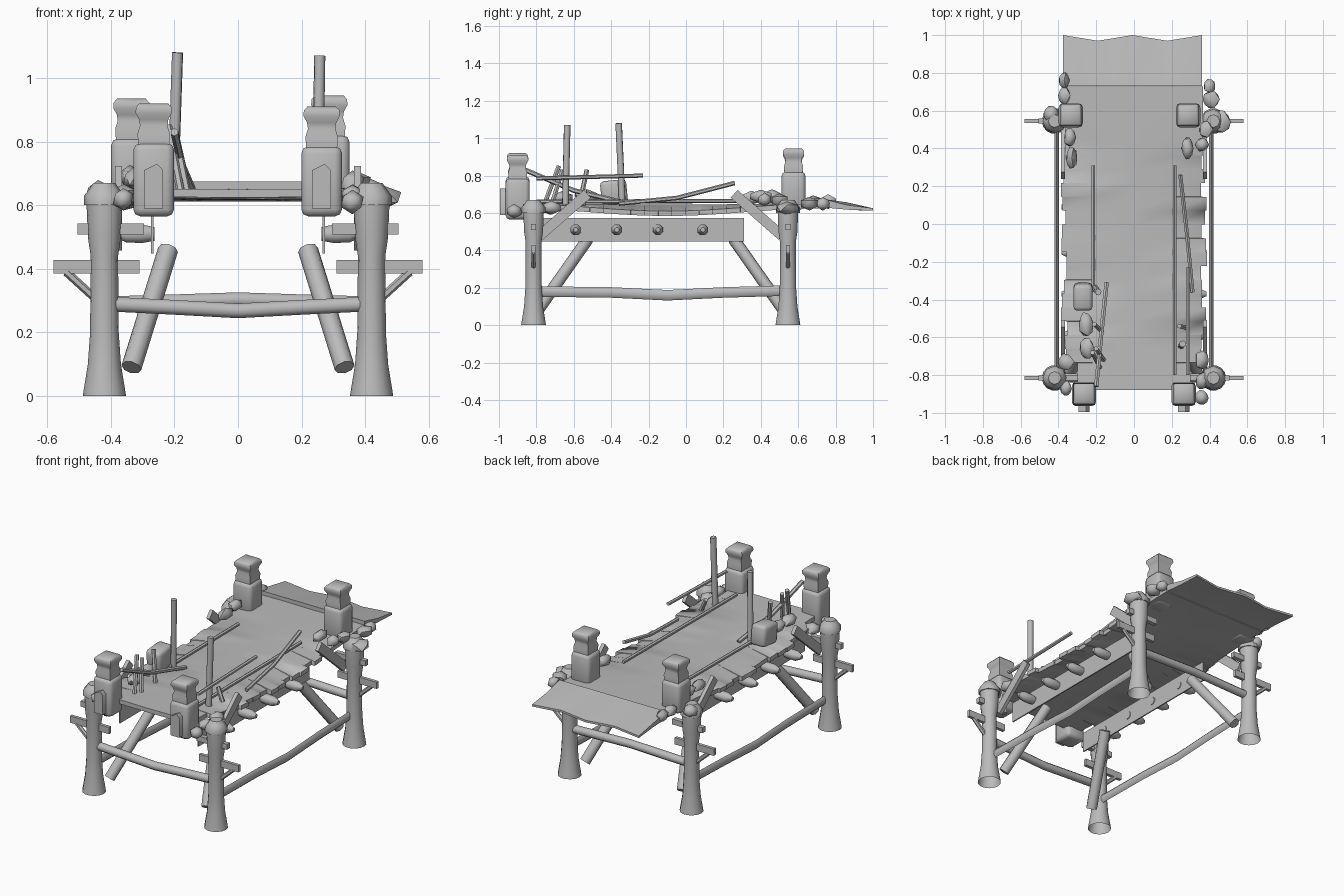
import bpy, bmesh, math, random
from mathutils import Vector, Matrix

random.seed(4)
if "Cube" in bpy.data.objects:
    bpy.data.objects.remove(bpy.data.objects["Cube"])

stone = bpy.data.materials.new("weathered grey")
stone.use_nodes = True
GREY = (0.5, 0.5, 0.5, 1)
stone.diffuse_color = GREY
stone.node_tree.nodes["Principled BSDF"].inputs["Base Color"].default_value = GREY


def finish(name, bm):
    bmesh.ops.recalc_face_normals(bm, faces=bm.faces)
    mesh = bpy.data.meshes.new(name)
    bm.to_mesh(mesh)
    bm.free()
    mesh.materials.append(stone)
    ob = bpy.data.objects.new(name, mesh)
    bpy.context.collection.objects.link(ob)
    bpy.ops.object.select_all(action="DESELECT")
    ob.select_set(True)
    bpy.context.view_layer.objects.active = ob
    bpy.ops.object.shade_smooth_by_angle(angle=math.radians(50))


def box(name, center, size, bevel=0.0, turn=0.0):
    bm = bmesh.new()
    bmesh.ops.create_cube(bm, size=1)
    bmesh.ops.scale(bm, vec=size, verts=bm.verts)
    if bevel:
        bmesh.ops.bevel(bm, geom=bm.edges[:], offset=bevel, segments=2, affect="EDGES", profile=0.5)
    bmesh.ops.transform(bm, matrix=Matrix.Translation(center) @ Matrix.Rotation(turn, 4, "X"), verts=bm.verts)
    finish(name, bm)


def loft(name, rings, open_start=False):
    """Skin a list of equal rings of points and close the ends."""
    bm = bmesh.new()
    loops = [[bm.verts.new(p) for p in ring] for ring in rings]
    n = len(loops[0])
    for a, b in zip(loops, loops[1:]):
        for i in range(n):
            bm.faces.new((a[i], a[(i + 1) % n], b[(i + 1) % n], b[i]))
    if not open_start:
        bm.faces.new(loops[0])
    bm.faces.new(loops[-1])
    finish(name, bm)


def turned(name, x, y, profile, sides, open_start=False):
    """Stack of (radius, height) rings; four sides give a square stack."""
    off = math.pi / 4 if sides == 4 else 0
    k = math.sqrt(2) if sides == 4 else 1
    ang = [off + math.tau * i / sides for i in range(sides)]
    loft(name, [[(x + k * r * math.cos(a), y + k * r * math.sin(a), z) for a in ang] for r, z in profile], open_start)


def rod(name, points, radius, sides=8, swell=None, thin=1.0):
    """Bar through a few points, optionally swelling along it or thinned across x."""
    pts = [Vector(p) for p in points]
    rot = (pts[-1] - pts[0]).to_track_quat("Z", "Y")
    rings = []
    for j, p in enumerate(pts):
        r = radius * (swell[j] if swell else 1)
        ring = []
        for i in range(sides):
            a = math.tau * (i + 0.5) / sides
            d = rot @ Vector((r * math.cos(a), r * math.sin(a), 0))
            ring.append(p + Vector((d.x * thin, d.y, d.z)))
        rings.append(ring)
    loft(name, rings)


def rock(name, center, size):
    bm = bmesh.new()
    bmesh.ops.create_icosphere(bm, subdivisions=1, radius=1)
    for v in bm.verts:
        v.co *= random.uniform(0.9, 1.08)
    bmesh.ops.scale(bm, vec=size, verts=bm.verts)
    bmesh.ops.translate(bm, vec=center, verts=bm.verts)
    finish(name, bm)


# Deck: one worn sheet of boards, drooping along its ragged sides
count = 22
step = (0.73 + 0.88) / count
rings = []
for i in range(count):
    y0 = -0.88 + i * step
    if y0 < -0.78:
        lx = rx = 0.30
    elif y0 < 0.32:
        lx, rx = random.uniform(0.35, 0.39), random.uniform(0.35, 0.39)
    else:
        lx = rx = 0.365
    for y in (y0, y0 + step - 0.001):
        droop = max(0, math.cos((y + 0.1) * 1.9)) ** 2
        mid = 0.652 - 0.008 * droop
        edge = 0.65 - 0.04 * droop
        top = [(-lx, y, edge), (-0.22, y, mid), (0, y, mid - 0.002), (0.22, y, mid), (rx, y, edge)]
        rings.append(top + [(px, py, pz - 0.026) for px, py, pz in reversed(top)])
loft("deck", rings)

# Drooping rear flap with a worn edge
rings = []
for i in range(9):
    x = -0.375 + 0.735 * i / 8
    tip = 0.985 + 0.015 * math.cos(i * math.pi / 2)
    wave = 0.008 * math.sin(i * 2.1)
    rings.append([(x, 0.73, 0.63), (x, 0.86, 0.625 + wave), (x, tip, 0.612), (x, tip, 0.625),
                  (x, 0.86, 0.65 + wave), (x, 0.73, 0.675)])
loft("rear_flap", rings)

post_profile = [(0.068, 0), (0.065, 0.02), (0.052, 0.1), (0.045, 0.2), (0.043, 0.44),
                (0.052, 0.5), (0.056, 0.6)]
cap_profile = [(0.064, 0.6), (0.064, 0.63), (0.048, 0.65), (0.034, 0.67)]
for s in (-1, 1):
    for y, inward in ((-0.815, 1), (0.545, -1)):
        # Supporting posts, with outrigger arms and braces
        turned("post", 0.42 * s, y, post_profile, 14, True)
        turned("post_cap", 0.42 * s, y, cap_profile, 8)
        box("outrigger_arm", (0.445 * s, y, 0.407), (0.27, 0.02, 0.042))
        rod("outrigger_strut", [(0.54 * s, y, 0.39), (0.43 * s, y, 0.29)], 0.013, 6)
        box("upper_peg", (0.4 * s, y, 0.525), (0.21, 0.028, 0.034))
        rod("leg_brace", [(0.335 * s, y + 0.03 * inward, 0.09), (0.22 * s, y + 0.29 * inward, 0.46)], 0.032)
        box("side_plank", (0.375 * s, y + 0.16 * inward, 0.59), (0.022, 0.34, 0.055), 0, inward * 0.72)

    # Long sagging tie between the posts
    rod("side_tie", [(0.41 * s, -0.8, 0.18), (0.41 * s, -0.4, 0.175), (0.41 * s, -0.1, 0.16),
                     (0.41 * s, 0.2, 0.175), (0.41 * s, 0.54, 0.185)], 0.028, 6, None, 0.5)
    # Thin side beam under the deck and its row of bulbous pegs
    box("side_beam", (0.27 * s, -0.235, 0.51), (0.008, 1.09, 0.125))
    for y in (-0.59, -0.37, -0.15, 0.09):
        rod("beam_peg", [(0.262 * s, y, 0.51), (0.3 * s, y, 0.51), (0.35 * s, y, 0.51), (0.385 * s, y, 0.51)],
            0.031, 8, (0.75, 1, 0.95, 0.4))
    # Thin rail lying along the deck
    rod("deck_rail", [(0.215 * s, -0.8 if s > 0 else -0.36, 0.66), (0.215 * s, 0.31, 0.665)], 0.011, 6)

# Ties across the front and back
for y, mid in ((-0.815, 0.268), (0.545, 0.303)):
    rod("cross_tie", [(-0.42, y, 0.29), (-0.2, y, (mid + 0.29) / 2), (0, y, mid), (0.2, y, (mid + 0.29) / 2),
                      (0.42, y, 0.29)], 0.025, 8)

# Four corner pillars: square body, waisted neck and flared cap
for x, y, base, top in ((-0.265, -0.9, 0.565, 0.92), (0.263, -0.9, 0.565, 0.91),
                        (-0.335, 0.575, 0.62, 0.935), (0.287, 0.575, 0.62, 0.945)):
    shoulder = top - 0.11
    box("pillar_body", (x, y, (base + shoulder - 0.015) / 2), (0.128, 0.128, shoulder - base - 0.015), 0.022)
    turned("pillar_neck", x, y, [(0.048, shoulder - 0.03), (0.051, shoulder + 0.015), (0.043, shoulder + 0.04),
                                 (0.046, top - 0.05), (0.057, top - 0.03), (0.056, top - 0.012), (0.045, top)], 4)
    if y < 0:
        loft("pillar_panel", [[(x - 0.03, v, 0.59), (x + 0.03, v, 0.59), (x + 0.03, v, 0.71),
                               (x + 0.01, v, 0.73), (x - 0.03, v, 0.71)] for v in (-0.95, -0.995)])

# Upright poles, fallen rods and broken stakes
rod("upright_pole", [(-0.205, -0.34, 0.64), (-0.19, -0.36, 1.08)], 0.018)
rod("upright_pole", [(0.25, -0.645, 0.64), (0.257, -0.635, 1.07)], 0.018)
rod("fallen_rod", [(-0.2, -0.86, 0.83), (-0.175, -0.6, 0.72), (-0.145, -0.31, 0.65)], 0.013, 6)
rod("fallen_rod", [(0.31, -0.36, 0.65), (0.28, -0.05, 0.68), (0.245, 0.26, 0.76)], 0.012, 6)
rod("fallen_rod", [(0.285, -0.8, 0.785), (0.285, -0.23, 0.8)], 0.011, 6)
for x, y, lean, z in ((-0.21, -0.76, 0.08, 0.85), (-0.19, -0.72, 0.06, 0.83), (-0.2, -0.57, 0.04, 0.83),
                      (0.25, -0.55, 0.01, 0.72)):
    rod("broken_stake", [(x + 0.03, y, 0.64), (x - 0.01, y + lean, z)], 0.013, 6)

# Rubble around the pillars: place, half width, half length
rubble = [(0.41, 0.66, 0.65, 0.05, 0.05), (0.46, 0.54, 0.625, 0.06, 0.07), (0.38, 0.5, 0.67, 0.04, 0.05),
          (0.36, 0.42, 0.67, 0.04, 0.04), (0.4, 0.73, 0.65, 0.035, 0.04), (0.285, 0.4, 0.69, 0.035, 0.07),
          (-0.37, 0.76, 0.66, 0.035, 0.05), (-0.33, 0.35, 0.68, 0.035, 0.065), (-0.34, 0.46, 0.69, 0.035, 0.06),
          (-0.44, 0.58, 0.64, 0.045, 0.05), (-0.37, 0.68, 0.66, 0.035, 0.05), (-0.255, -0.53, 0.69, 0.045, 0.07),
          (-0.25, -0.66, 0.68, 0.045, 0.06), (-0.36, -0.73, 0.63, 0.05, 0.05), (0.36, -0.72, 0.63, 0.04, 0.06),
          (0.36, -0.92, 0.61, 0.04, 0.045), (0.36, -0.83, 0.63, 0.04, 0.05), (-0.36, -0.87, 0.62, 0.035, 0.045)]
for x, y, z, rx, ry in rubble:
    rock("rubble_stone", (x, y, z), (rx, ry, 0.037))
box("fallen_block", (-0.27, -0.385, 0.71), (0.1, 0.14, 0.13), 0.02, 0.1)
